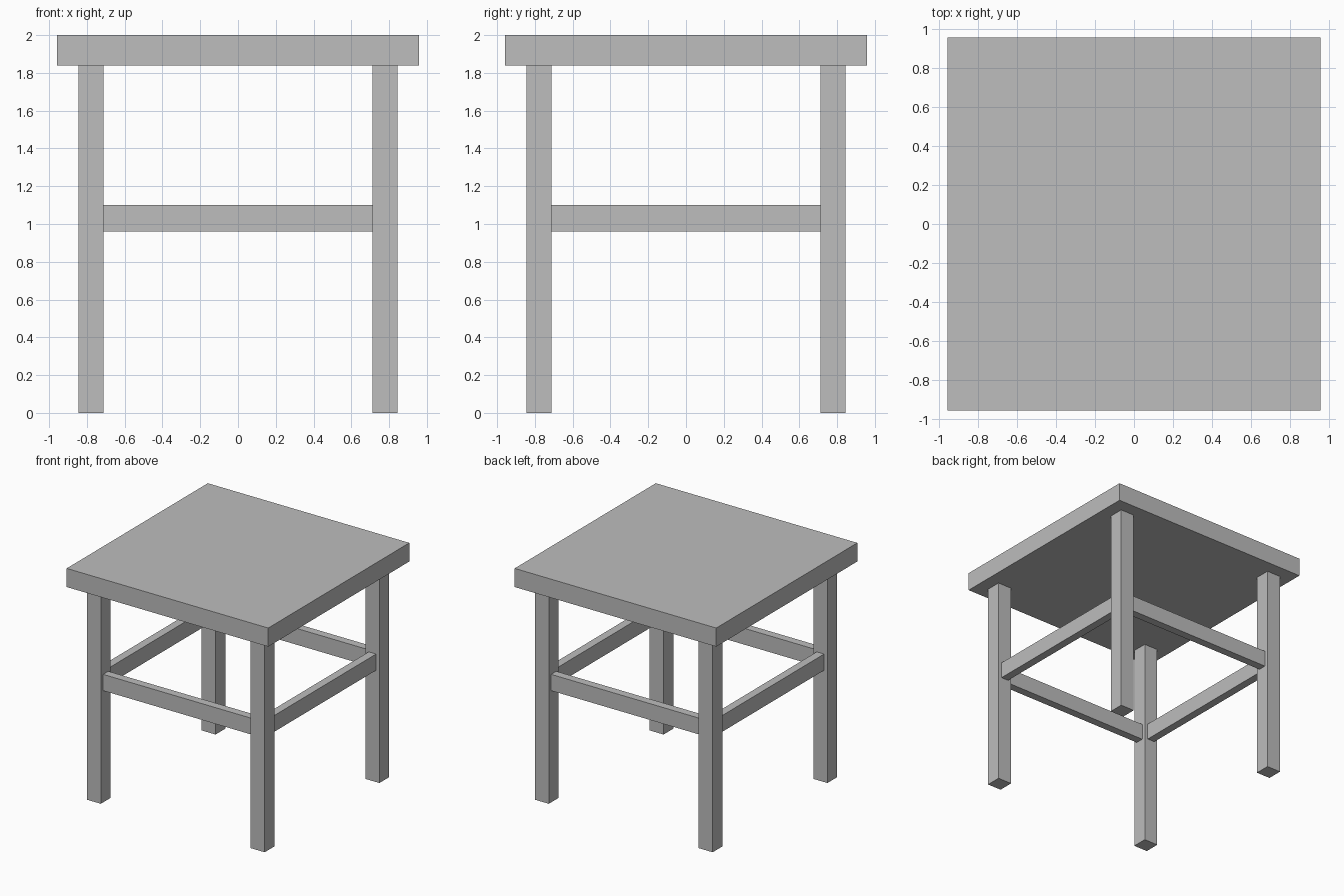
import bpy

cube = bpy.data.objects.get("Cube")
if cube:
    bpy.data.objects.remove(cube, do_unlink=True)

# Single plain grey for the whole stool
GREY = (0.51, 0.51, 0.51, 1.0)
grey = bpy.data.materials.new("plain_grey")
grey.use_nodes = True
grey.diffuse_color = GREY
grey.node_tree.nodes["Principled BSDF"].inputs["Base Color"].default_value = GREY

SEAT_WIDTH, SEAT_BOTTOM, HEIGHT = 1.916, 1.84, 2.0
LEG_WIDTH, LEG_OFFSET = 0.133, 0.779
RAIL_DEPTH, RAIL_BOTTOM, RAIL_TOP = 0.07, 0.96, 1.10
RAIL_LENGTH = 2 * LEG_OFFSET - LEG_WIDTH


def box(name, x, y, width, depth, bottom, top):
    """Flat-sided block with its size baked into the mesh."""
    bpy.ops.mesh.primitive_cube_add(size=1, location=(x, y, (bottom + top) / 2))
    obj = bpy.context.object
    obj.name = name
    obj.scale = (width, depth, top - bottom)
    bpy.ops.object.transform_apply(location=False, rotation=False, scale=True)
    obj.data.materials.append(grey)
    return obj


# Square seat slab
box("seat", 0, 0, SEAT_WIDTH, SEAT_WIDTH, SEAT_BOTTOM, HEIGHT)

# Four square legs
for side, sx in (("left", 1), ("right", -1)):
    for end, sy in (("front", -1), ("back", 1)):
        box(f"{end}_{side}_leg", sx * LEG_OFFSET, sy * LEG_OFFSET,
            LEG_WIDTH, LEG_WIDTH, 0, SEAT_BOTTOM)

# Rails centred between neighbouring legs
for name, sign in (("front", -1), ("back", 1)):
    box(f"{name}_rail", 0, sign * LEG_OFFSET,
        RAIL_LENGTH, RAIL_DEPTH, RAIL_BOTTOM, RAIL_TOP)
for name, sign in (("left", 1), ("right", -1)):
    box(f"{name}_rail", sign * LEG_OFFSET, 0,
        RAIL_DEPTH, RAIL_LENGTH, RAIL_BOTTOM, RAIL_TOP)
